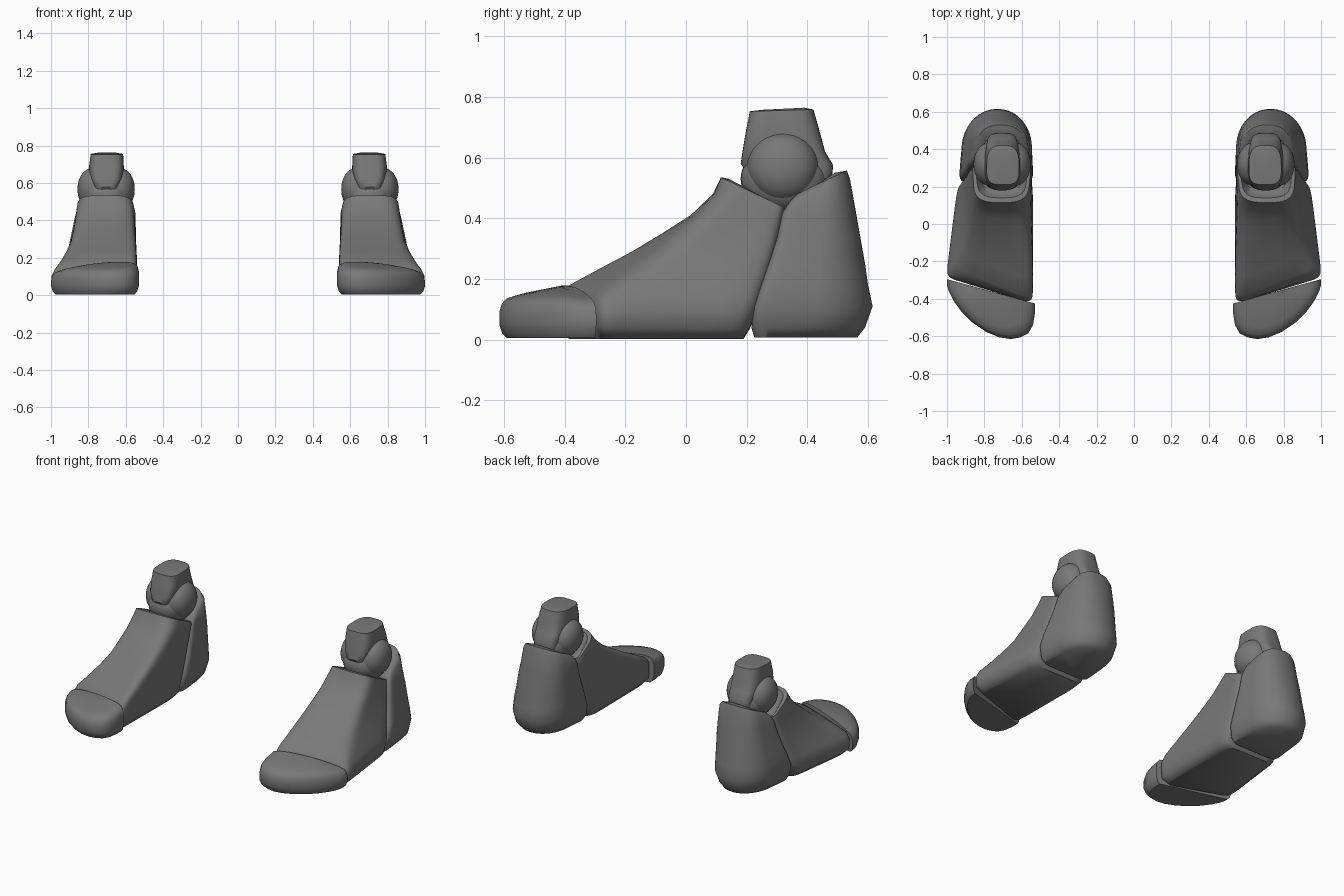
import bpy, bmesh, math

grey = bpy.data.materials.new("dark grey")
grey.diffuse_color = (0.19, 0.19, 0.19, 1)


def lerp(a, b, t):
    return a + (b - a) * t


def section(zf, zb, fi, fo, bo, bi, nf=8, nb=8, count=48):
    """Rounded ring inside a quad: front inner, front outer, back outer, back inner."""
    ring = []
    for k in range(count):
        a = 2 * math.pi * (k + 0.5) / count
        c, s = math.cos(a), math.sin(a)
        n = nf if s < 0 else nb
        u = math.copysign(abs(c) ** (2 / n), c) * 0.5 + 0.5
        v = math.copysign(abs(s) ** (2 / n), s) * 0.5 + 0.5
        x = lerp(lerp(fi[0], fo[0], u), lerp(bi[0], bo[0], u), v)
        y = lerp(lerp(fi[1], fo[1], u), lerp(bi[1], bo[1], u), v)
        ring.append((x, y, lerp(zf, zb, v)))
    return ring


def finish(name, bm, angle=40):
    """Turn the mesh into a smooth object mirrored to the other foot."""
    bmesh.ops.recalc_face_normals(bm, faces=bm.faces)
    mesh = bpy.data.meshes.new(name)
    bm.to_mesh(mesh)
    bm.free()
    mesh.materials.append(grey)
    obj = bpy.data.objects.new(name, mesh)
    bpy.context.collection.objects.link(obj)
    bpy.ops.object.select_all(action='DESELECT')
    obj.select_set(True)
    bpy.context.view_layer.objects.active = obj
    bpy.ops.object.shade_smooth_by_angle(angle=math.radians(angle))
    mirror = obj.modifiers.new("other foot", 'MIRROR')
    mirror.use_mirror_merge = False


def loft(name, rings, angle=40):
    bm = bmesh.new()
    rows = [[bm.verts.new(p) for p in ring] for ring in rings]
    n = len(rows[0])
    for a, b in zip(rows, rows[1:]):
        for i in range(n):
            j = (i + 1) % n
            bm.faces.new((a[i], a[j], b[j], b[i]))
    bm.faces.new(rows[0][::-1])
    bm.faces.new(rows[-1])
    finish(name, bm, angle)


def ball(name, centre, radii, power):
    """Ellipsoid; a power under 1 flattens it towards a drum along x."""
    bm = bmesh.new()
    bmesh.ops.create_uvsphere(bm, u_segments=36, v_segments=24, radius=1)
    for v in bm.verts:
        wide = math.copysign(abs(v.co.x) ** power, v.co.x)
        v.co = [c + r * t for c, r, t in zip(centre, radii, (wide, v.co.y, v.co.z))]
    finish(name, bm)


# Midfoot: sloping shell with a tilted collar around the ankle
loft("midfoot", [
    section(.003, .003, (.575, -.40), (.96, -.27), (.90, .19), (.57, .19), 12),
    section(.04, .035, (.545, -.425), (1.0, -.285), (.935, .21), (.54, .21), 14),
    section(.10, .10, (.54, -.425), (1.005, -.285), (.94, .235), (.54, .235), 14),
    section(.14, .14, (.54, -.425), (.985, -.28), (.93, .25), (.54, .25), 14),
    section(.18, .18, (.54, -.405), (.955, -.24), (.92, .262), (.54, .262), 9),
    section(.235, .235, (.542, -.305), (.92, -.17), (.905, .28), (.542, .28), 7),
    section(.29, .29, (.545, -.20), (.893, -.09), (.895, .295), (.545, .295), 6),
    section(.35, .35, (.55, -.095), (.88, -.03), (.88, .31), (.545, .31), 5),
    section(.41, .40, (.555, .005), (.868, .04), (.872, .32), (.545, .32), 4.5),
    section(.48, .425, (.558, .085), (.86, .095), (.868, .325), (.545, .325), 4),
    section(.535, .435, (.568, .115), (.852, .115), (.865, .325), (.55, .325), 3.2),
    section(.53, .435, (.585, .14), (.83, .14), (.85, .32), (.565, .32), 3.2),
    section(.44, .40, (.605, .18), (.81, .18), (.82, .31), (.59, .31), 3.2),
], 50)

# Heel: straight at the front, rounded at the back
loft("heel", [
    section(.008, .008, (.57, .225), (.90, .225), (.86, .565), (.60, .565), 10, 2.2),
    section(.04, .04, (.55, .215), (.92, .215), (.90, .59), (.57, .59), 10, 2.1),
    section(.11, .11, (.537, .22), (.938, .22), (.905, .615), (.555, .615), 10, 2.1),
    section(.18, .18, (.538, .245), (.93, .245), (.90, .60), (.555, .60), 10, 2.1),
    section(.25, .25, (.54, .27), (.912, .27), (.885, .59), (.56, .59), 10, 2.1),
    section(.34, .34, (.545, .30), (.892, .30), (.87, .574), (.565, .574), 10, 2.2),
    section(.42, .42, (.55, .317), (.875, .317), (.855, .56), (.57, .56), 10, 2.2),
    section(.46, .53, (.558, .345), (.86, .345), (.84, .54), (.58, .54), 10, 2.3),
    section(.48, .557, (.58, .365), (.84, .365), (.825, .53), (.60, .53), 10, 2.3),
    section(.48, .55, (.61, .39), (.81, .39), (.79, .49), (.63, .49), 10, 2.3),
], 55)

# Toe cap: flat slanted back, domed top
outline = [(.53, -.425), (.53, -.48), (.54, -.54), (.565, -.585), (.61, -.607),
           (.66, -.615), (.72, -.606), (.79, -.577), (.86, -.53), (.92, -.472),
           (.965, -.41), (.99, -.36), (1.0, -.325), (1.0, -.295),
           (.89, -.325), (.77, -.358), (.65, -.391)]


def toe_top(x, y):
    return .18 - .06 * ((x - .6) / .4) ** 2 + .2 * min(0, y + .40)


toe_rings = []
for size, low, drop in ((.90, .005, None), (.96, .02, None), (1, .05, None),
                        (1, 0, .045), (.97, 0, .02), (.91, 0, .005),
                        (.75, 0, 0), (.5, 0, 0), (.2, 0, 0)):
    ring = []
    for px, py in outline:
        x, y = lerp(.765, px, size), lerp(-.36, py, size)
        ring.append((x, y, low if drop is None else toe_top(x, y) - drop))
    toe_rings.append(ring)
loft("toe_cap", toe_rings)

# Ankle joint: drum-like ball with domed sides, and a core that fills the socket
ball("ankle_ball", (.705, .32, .567), (.153, .121, .12), .55)
ball("ankle_core", (.705, .325, .53), (.125, .145, .115), .7)

# Shin stub that straddles the ball
loft("shin_stub", [
    section(.55, .53, (.65, .20), (.76, .20), (.79, .48), (.62, .48), 5, 4),
    section(.58, .575, (.64, .18), (.77, .18), (.795, .485), (.615, .485), 5, 4),
    section(.62, .62, (.622, .186), (.785, .186), (.80, .458), (.608, .458), 5, 3.5),
    section(.68, .68, (.61, .196), (.795, .196), (.80, .442), (.61, .442), 4, 3),
    section(.752, .758, (.612, .21), (.79, .21), (.785, .42), (.617, .42), 3.5, 3),
    section(.757, .764, (.65, .25), (.75, .25), (.75, .39), (.65, .39), 3, 3),
])
